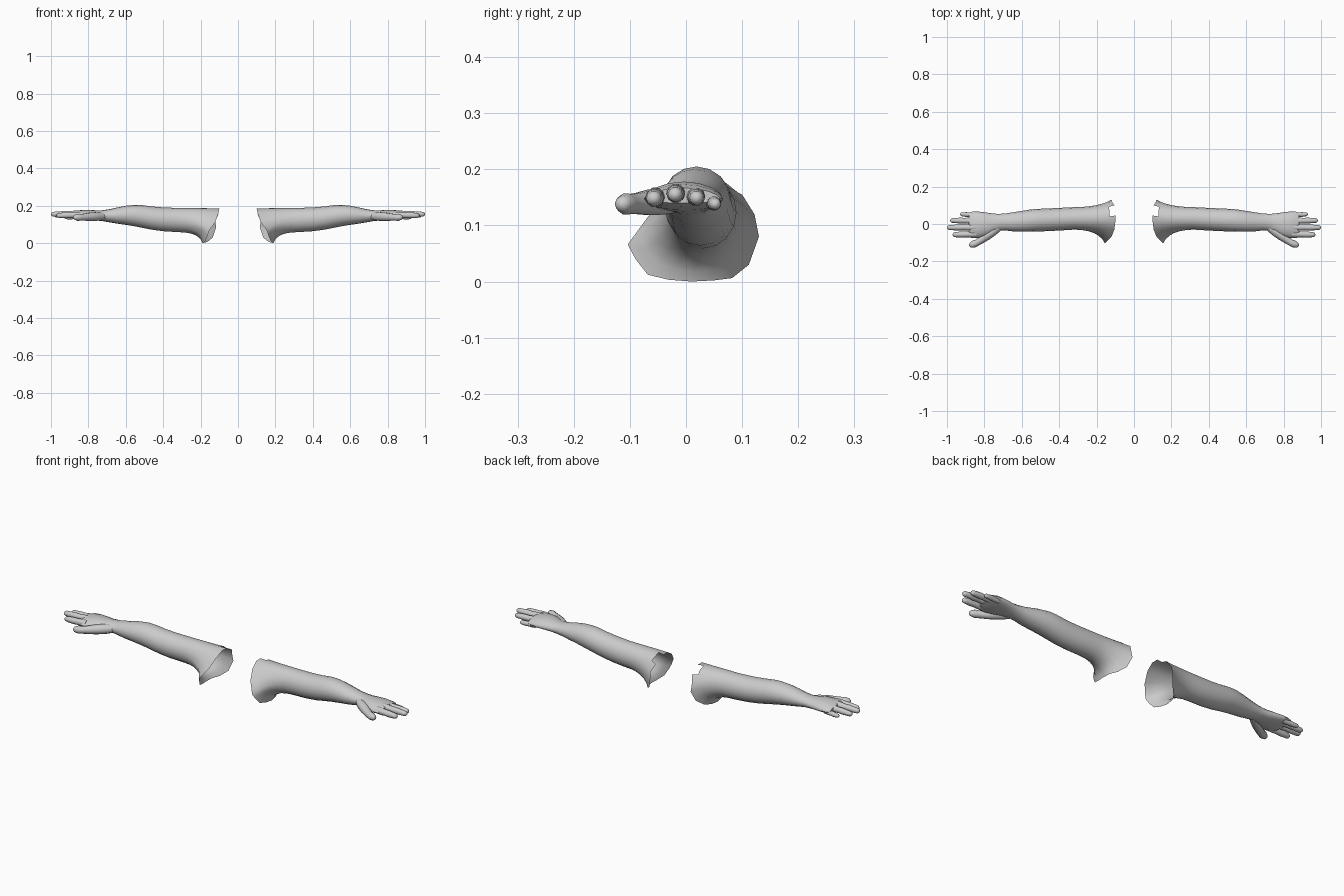
import bpy, bmesh, math
from mathutils import Vector

if "Cube" in bpy.data.objects:
    bpy.data.objects.remove(bpy.data.objects["Cube"])

SEG = 16
skin = bpy.data.materials.new("grey_skin")
skin.diffuse_color = (0.6, 0.6, 0.6, 1)
skin.use_nodes = True
skin.node_tree.nodes["Principled BSDF"].inputs["Base Color"].default_value = skin.diffuse_color


def make_object(name, rings, cap_start, cap_end, skip=()):
    """Loft rings of points into a surface and mirror it to the other side."""
    bm = bmesh.new()
    loops = [[bm.verts.new(p) for p in ring] for ring in rings]
    for r, (a, b) in enumerate(zip(loops, loops[1:])):
        n = len(a)
        for i in range(n):
            if (r, i) not in skip:
                j = (i + 1) % n
                bm.faces.new((a[i], a[j], b[j], b[i]))
    if cap_start:
        bm.faces.new(loops[0][::-1])
    if cap_end:
        bm.faces.new(loops[-1])
    bmesh.ops.recalc_face_normals(bm, faces=bm.faces[:])
    # An open sleeve still needs its outside facing away from the axis
    bm.faces.ensure_lookup_table()
    f = bm.faces[len(bm.faces) // 2]
    ring = min(rings, key=lambda q: abs(sum(p[0] for p in q) / len(q) - f.calc_center_median().x))
    mid = sum((Vector(p) for p in ring), Vector()) / len(ring)
    if f.normal.dot(f.calc_center_median() - mid) < 0:
        bmesh.ops.reverse_faces(bm, faces=bm.faces[:])
    me = bpy.data.meshes.new(name)
    bm.to_mesh(me)
    bm.free()
    me.materials.append(skin)
    ob = bpy.data.objects.new(name, me)
    bpy.context.collection.objects.link(ob)
    ob.modifiers.new("other_side", 'MIRROR').use_axis[0] = True
    bpy.ops.object.select_all(action='DESELECT')
    ob.select_set(True)
    bpy.context.view_layer.objects.active = ob
    bpy.ops.object.shade_smooth_by_angle(angle=math.radians(60))
    return ob


def section(x, y0, y1, z0, z1, arch=0.0):
    """Oval cross-section across the arm; arch lowers its two edges."""
    pts = []
    for i in range(SEG):
        a = 2 * math.pi * i / SEG
        c, s = math.cos(a), math.sin(a)
        pts.append(Vector((x, (y0 + y1) / 2 + c * (y1 - y0) / 2,
                           (z0 + z1) / 2 + s * (z1 - z0) / 2 - arch * c * c)))
    return pts


# Slanted shoulder opening, from the back over the top to the front and under
rim = [Vector(p) for p in (
    (.118, .130, .080), (.120, .122, .120), (.105, .100, .155), (.100, .080, .172),
    (.100, .045, .185), (.100, .010, .184), (.105, -.030, .160), (.120, -.068, .115),
    (.155, -.104, .066), (.163, -.090, .040), (.175, -.068, .012), (.185, -.030, .003),
    (.190, .010, .000), (.185, .050, .002), (.165, .082, .006), (.135, .112, .030))]

# Upper arm, elbow, forearm, wrist and palm: x, y range, z range, arch
body = [section(*s) for s in (
    (.32, -.030, .090, .059, .188), (.40, -.035, .086, .064, .191),
    (.46, -.038, .083, .072, .196), (.51, -.040, .081, .082, .203),
    (.55, -.041, .078, .090, .205), (.60, -.041, .070, .098, .200),
    (.65, -.039, .062, .105, .190), (.69, -.034, .056, .112, .181),
    (.725, -.034, .054, .118, .176), (.755, -.047, .056, .121, .175, .002),
    (.79, -.066, .061, .124, .178, .004), (.83, -.074, .066, .128, .178, .006),
    (.865, -.075, .066, .134, .173, .006), (.882, -.071, .060, .140, .167, .005))]

# Flared transition from the opening to the upper arm
flare = []
for k in range(6):
    t = k / 6
    ring = []
    for r, p in zip(rim, body[0]):
        ctrl = Vector((max(r.x + .015, .19), p.y, p.z))
        ring.append(r * (1 - t) ** 2 + ctrl * 2 * t * (1 - t) + p * t * t)
    flare.append(ring)

# One missing face leaves the notch on the upper back of the opening
make_object("arm", flare + body, False, True, skip={(0, 2), (0, 3)})


def digit(name, path):
    """Round tapered finger along a path of (x, y, z, radius) with a domed tip."""
    pts = [Vector(p[:3]) for p in path]
    rad = [p[3] for p in path]
    tip_dir = (pts[-1] - pts[-2]).normalized()
    end, r = pts[-1], rad[-1]
    for a in (30, 60, 80):
        pts.append(end + tip_dir * r * math.sin(math.radians(a)))
        rad.append(r * math.cos(math.radians(a)))
    rings = []
    for i, p in enumerate(pts):
        d = (pts[min(i + 1, len(pts) - 1)] - pts[max(i - 1, 0)]).normalized()
        side = Vector((0, 0, 1)).cross(d).normalized()
        up = d.cross(side)
        rings.append([p + rad[i] * (side * math.cos(k * math.pi / 5) + up * math.sin(k * math.pi / 5))
                      for k in range(10)])
    make_object(name, rings, True, True)


# Four fingers: base y, tip y, height, radius, tip x
for name, yb, yt, z, r, tip in (
        ("index_finger", -.054, -.057, .148, .017, .970),
        ("middle_finger", -.018, -.019, .155, .0165, 1.0),
        ("ring_finger", .017, .019, .149, .016, .983),
        ("little_finger", .047, .052, .138, .013, .930)):
    end = tip - r * .8
    path = []
    for t, w in ((0, 1.0), (.3, 1.03), (.5, .92), (.65, .98), (.85, .88), (1, .8)):
        path.append((.845 + (end - .845) * t, yb + (yt - yb) * t, z + .003 * (1 - t), r * w))
    digit(name, path)

# Thumb with its fleshy base
digit("thumb", [(.715, -.010, .145, .020), (.750, -.037, .143, .024), (.785, -.062, .141, .024),
                (.815, -.084, .139, .020), (.840, -.100, .138, .018), (.856, -.107, .138, .0195),
                (.866, -.111, .138, .016)])
